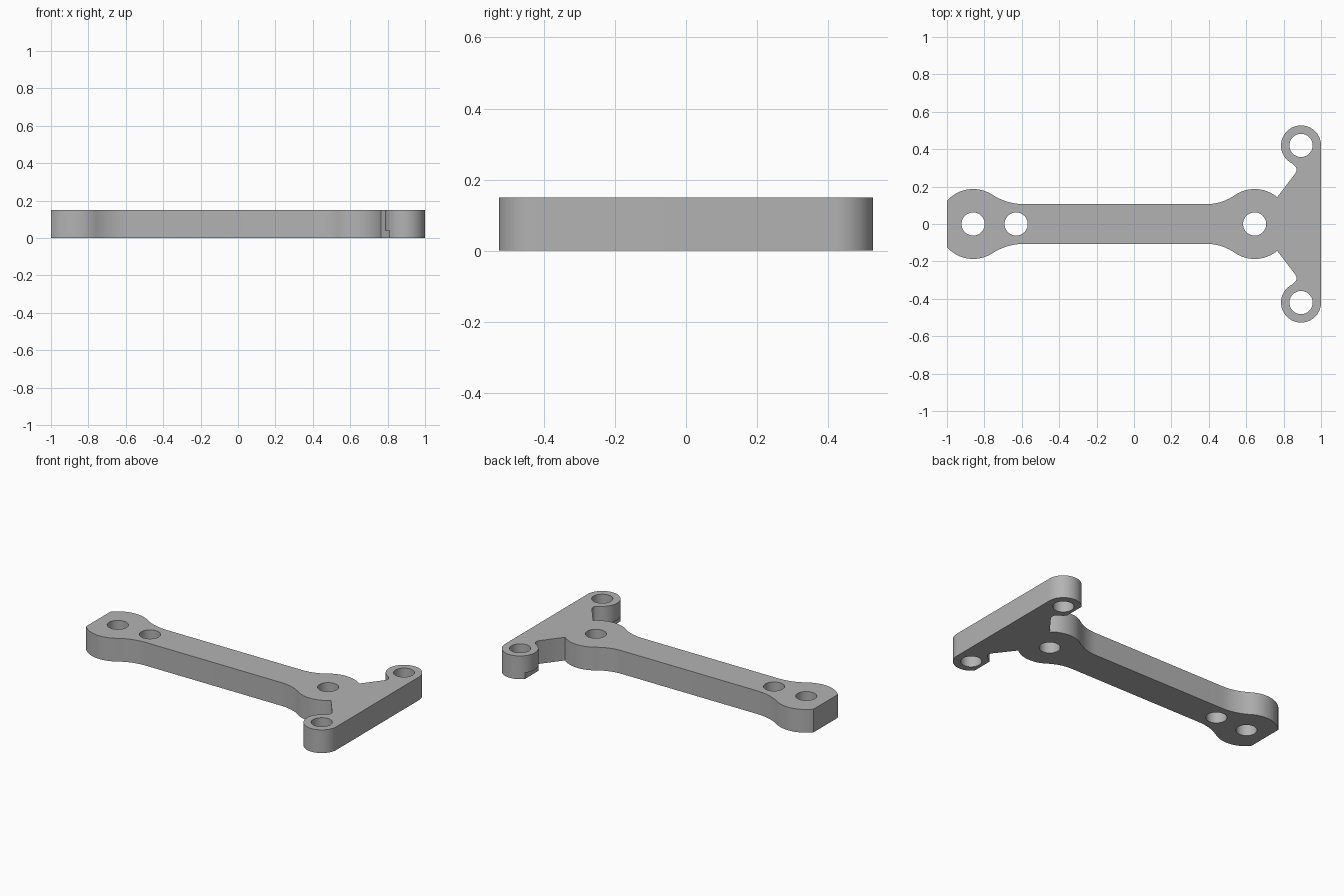
import bpy, bmesh
from math import sin, cos, radians, degrees, sqrt, atan2

if "Cube" in bpy.data.objects:
    bpy.data.objects.remove(bpy.data.objects["Cube"])

HEIGHT = 0.15
ARM = 0.106            # half width of the arm
BOSS = 0.187           # radius of the two wide bosses
LEFT_X, RIGHT_X = -0.86, 0.645
EAR_X, EAR_Y, EAR_R = 0.893, 0.42, 0.107
HOLE_R = 0.062

grey = bpy.data.materials.new("plain grey")
grey.use_nodes = True
colour = (0.45, 0.45, 0.45, 1)
grey.diffuse_color = colour
grey.node_tree.nodes["Principled BSDF"].inputs["Base Color"].default_value = colour


def arc(cx, cy, r, start, end, steps):
    angles = [radians(start + (end - start) * i / steps) for i in range(steps + 1)]
    return [(cx + r * cos(a), cy + r * sin(a)) for a in angles]


def blend(boss_x, r, side):
    """Centre of the concave arc from boss to arm, and the angle of contact."""
    dx = sqrt((BOSS + r) ** 2 - (ARM + r) ** 2)
    return boss_x + side * dx, ARM + r, degrees(atan2(ARM + r, dx))


# Back half of the outline, from the cut end to the ear
r1, r2 = 0.32, 0.27
c1x, c1y, a1 = blend(LEFT_X, r1, 1)
c2x, c2y, a2 = blend(RIGHT_X, r2, -1)
end_angle = degrees(atan2(sqrt(BOSS ** 2 - (1 + LEFT_X) ** 2), -(1 + LEFT_X)))
half = arc(LEFT_X, 0, BOSS, end_angle, a1, 20)
half += arc(c1x, c1y, r1, 180 + a1, 270, 12)[1:]
half += arc(c2x, c2y, r2, 270, 360 - a2, 12)
half += arc(RIGHT_X, 0, BOSS, 180 - a2, 50, 20)[1:]
half += [(0.864, 0.272), (0.869, 0.286), (0.867, 0.302), (0.858, 0.313)]
half += arc(EAR_X, EAR_Y, EAR_R, 243, 0, 48)
outline = half + [(x, -y) for x, y in reversed(half)]

# Plate as a filled curve with five through holes
curve = bpy.data.curves.new("linkage_plate", "CURVE")
curve.dimensions = "2D"
curve.fill_mode = "BOTH"
curve.extrude = HEIGHT / 2
holes = [(LEFT_X, 0), (-0.63, 0), (RIGHT_X, 0), (EAR_X, EAR_Y), (EAR_X, -EAR_Y)]
loops = [outline] + [arc(x, y, HOLE_R, 0, 352.5, 47) for x, y in holes]
for points in loops:
    spline = curve.splines.new("POLY")
    spline.points.add(len(points) - 1)
    for p, (x, y) in zip(spline.points, points):
        p.co = (x, y, 0, 1)
    spline.use_cyclic_u = True
plate = bpy.data.objects.new("linkage_plate", curve)
bpy.context.collection.objects.link(plate)
bpy.ops.object.select_all(action="DESELECT")
plate.select_set(True)
bpy.context.view_layer.objects.active = plate
bpy.ops.object.convert(target="MESH")
plate = bpy.context.object
bm = bmesh.new()
bm.from_mesh(plate.data)
bmesh.ops.remove_doubles(bm, verts=bm.verts, dist=0.0001)
bmesh.ops.translate(bm, verts=bm.verts, vec=(0, 0, HEIGHT / 2))
bmesh.ops.recalc_face_normals(bm, faces=bm.faces)
bm.to_mesh(plate.data)
bm.free()
plate.data.materials.clear()
plate.data.materials.append(grey)

# Small notch under the inner edge of each ear
for side, name in ((1, "back"), (-1, "front")):
    mesh = bpy.data.meshes.new(name + "_notch_cutter")
    bm = bmesh.new()
    bmesh.ops.create_cube(bm, size=1)
    bmesh.ops.scale(bm, verts=bm.verts, vec=(0.06, 0.2, 0.08))
    bmesh.ops.translate(bm, verts=bm.verts, vec=(0.78, side * EAR_Y, 0))
    bm.to_mesh(mesh)
    bm.free()
    mesh.materials.append(grey)
    cutter = bpy.data.objects.new(name + "_notch_cutter", mesh)
    bpy.context.collection.objects.link(cutter)
    cutter.hide_render = True
    cutter.hide_set(True)
    cut = plate.modifiers.new(name + " notch", "BOOLEAN")
    cut.operation = "DIFFERENCE"
    cut.solver = "EXACT"
    cut.object = cutter
    bpy.ops.object.modifier_apply(modifier=cut.name)
    bpy.data.objects.remove(cutter)

bpy.ops.object.shade_smooth_by_angle(angle=radians(30))
